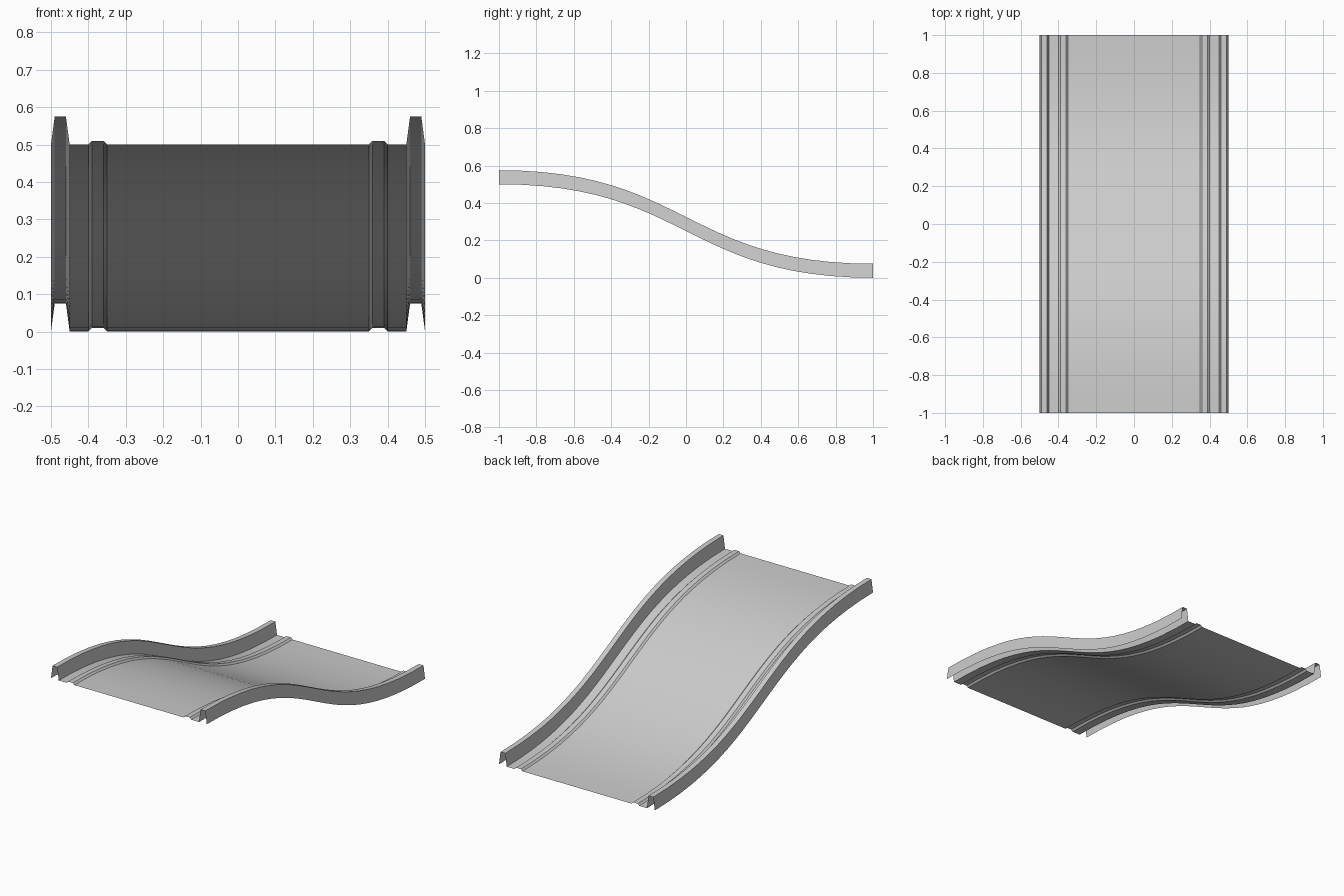
import bpy, bmesh

if "Cube" in bpy.data.objects:
    bpy.data.objects.remove(bpy.data.objects["Cube"])

SEGMENTS = 24
HALF_LENGTH, DROP = 1.0, 0.5


def slope_point(t):
    """S-shaped bezier running from the high front end to the low back end."""
    y = HALF_LENGTH * (t ** 3 - (1 - t) ** 3)
    z = DROP * (1 - (3 * t ** 2 - 2 * t ** 3))
    return y, z


def sweep(name, profile):
    """Sweep an open (x, height) profile down the slope."""
    bm = bmesh.new()
    rows = []
    for i in range(SEGMENTS + 1):
        y, z = slope_point(i / SEGMENTS)
        rows.append([bm.verts.new((x, y, z + h)) for x, h in profile])
    for a, b in zip(rows, rows[1:]):
        for j in range(len(profile) - 1):
            bm.faces.new((a[j], a[j + 1], b[j + 1], b[j]))
    mesh = bpy.data.meshes.new(name)
    bm.to_mesh(mesh)
    bm.free()
    obj = bpy.data.objects.new(name, mesh)
    bpy.context.collection.objects.link(obj)
    bpy.ops.object.select_all(action='DESELECT')
    obj.select_set(True)
    bpy.context.view_layer.objects.active = obj
    bpy.ops.object.shade_smooth_by_angle(angle=0.5)
    return obj


def mirrored(points):
    return [(-x, h) for x, h in reversed(points)]


# Track floor with a low raised strip near each edge
floor_half = [(0.35, 0), (0.36, 0.01), (0.39, 0.01), (0.40, 0), (0.45, 0)]
sweep("track_floor", mirrored(floor_half) + floor_half)

# Tapered side rails, hollow and open underneath
rail = [(0.45, 0), (0.46, 0.075), (0.49, 0.075), (0.50, 0)]
sweep("right_rail", rail)
sweep("left_rail", mirrored(rail))
